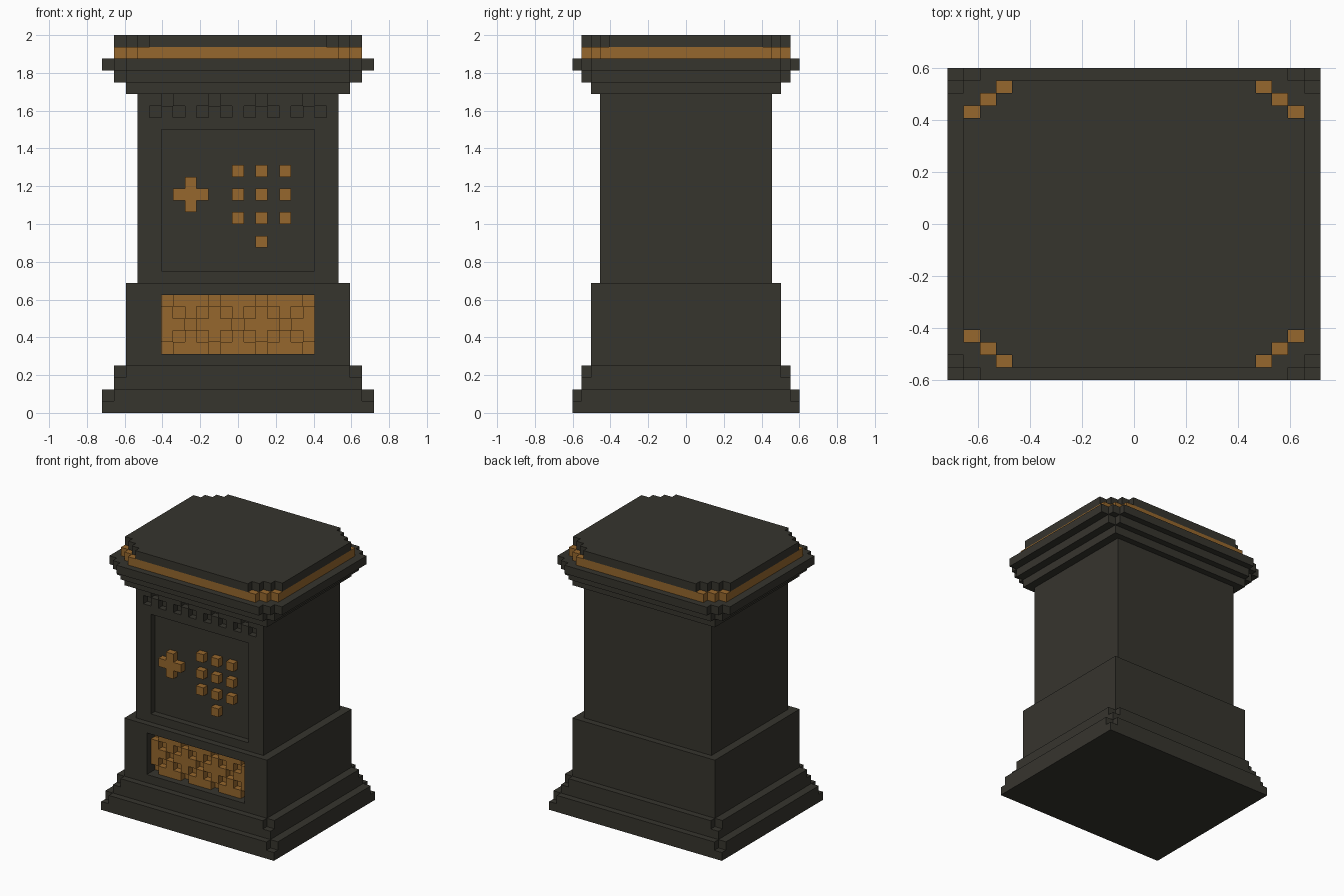
import bpy, bmesh

if "Cube" in bpy.data.objects:
    bpy.data.objects.remove(bpy.data.objects["Cube"])

UX, UY, UZ = 0.0625, 0.048, 0.0625      # block size along each axis


def material(name, rgb):
    m = bpy.data.materials.new(name)
    m.diffuse_color = (*rgb, 1)
    m.use_nodes = True
    m.node_tree.nodes["Principled BSDF"].inputs["Base Color"].default_value = m.diffuse_color
    return m


STONE = material("dark stone", (0.037, 0.035, 0.027))
COPPER = material("copper", (0.305, 0.136, 0.026))


def finish(bm, name, mat):
    bmesh.ops.remove_doubles(bm, verts=bm.verts, dist=1e-5)
    bmesh.ops.recalc_face_normals(bm, faces=bm.faces)
    me = bpy.data.meshes.new(name)
    bm.to_mesh(me)
    bm.free()
    me.materials.append(mat)
    ob = bpy.data.objects.new(name, me)
    bpy.context.collection.objects.link(ob)
    return ob


def slab(name, nx, ny, z0, z1, cut, mat):
    """Horizontal slab nx by ny blocks, each corner stepped by `cut` blocks."""
    w, d = nx * UX / 2, ny * UY / 2
    q = []                               # stepped outline of the +x +y corner
    for i in range(cut + 1):
        q.append((w - i * UX, d - (cut - i) * UY))
        if i < cut:
            q.append((w - (i + 1) * UX, d - (cut - i) * UY))
    outline = (q + [(-x, y) for x, y in reversed(q)]
               + [(-x, -y) for x, y in q] + [(x, -y) for x, y in reversed(q)])
    bm = bmesh.new()
    f = bm.faces.new([bm.verts.new((x, y, z0 * UZ)) for x, y in outline])
    r = bmesh.ops.extrude_face_region(bm, geom=[f], use_keep_orig=True)
    top = [v for v in r["geom"] if isinstance(v, bmesh.types.BMVert)]
    bmesh.ops.translate(bm, verts=top, vec=(0, 0, (z1 - z0) * UZ))
    return finish(bm, name, mat)


def relief(name, cols, rows, z0, front, back, depth, mat):
    """Block whose front is carved per cell; depth(c, r) counts blocks inward."""
    bm = bmesh.new()
    xa, za = -cols * UX / 2, z0 * UZ

    def quad(*pts):
        bm.faces.new([bm.verts.new(p) for p in pts])

    def y_at(c, r):
        if 0 <= c < cols and 0 <= r < rows:
            return front + depth(c, r) * UY
        return back

    for c in range(cols):
        for r in range(rows):
            x, z, y = xa + c * UX, za + r * UZ, y_at(c, r)
            X, Z = x + UX, z + UZ
            quad((x, y, z), (X, y, z), (X, y, Z), (x, y, Z))
            quad((x, back, z), (x, back, Z), (X, back, Z), (X, back, z))
            # walls towards deeper neighbours
            for dc, dr, a, b in ((-1, 0, (x, Z), (x, z)), (1, 0, (X, z), (X, Z)),
                                 (0, -1, (x, z), (X, z)), (0, 1, (X, Z), (x, Z))):
                n = y_at(c + dc, r + dr)
                if n > y + 1e-6:
                    quad((a[0], n, a[1]), (b[0], n, b[1]),
                         (b[0], y, b[1]), (a[0], y, a[1]))
    # walls face outward by construction, so skip normal recalculation
    me = bpy.data.meshes.new(name)
    bm.to_mesh(me)
    bm.free()
    me.materials.append(mat)
    ob = bpy.data.objects.new(name, me)
    bpy.context.collection.objects.link(ob)
    return ob


def stud(name, x, z, nx, nz, mat):
    """Small block standing on the panel floor, centred at x, z."""
    bm = bmesh.new()
    bmesh.ops.create_cube(bm, size=1)
    for v in bm.verts:
        v.co = (x + v.co.x * nx * UX, -8.5 * UY + (v.co.y - 0.5) * UY,
                z + v.co.z * nz * UZ)
    return finish(bm, name, mat)


# stepped base
slab("base_foot", 23, 25, 0, 1, 0, STONE)
slab("base_foot_upper", 23, 25, 1, 2, 1, STONE)
slab("base_step", 21, 23, 2, 3, 0, STONE)
slab("base_step_upper", 21, 23, 3, 4, 1, STONE)


# plinth with a recess holding the copper lattice
def plinth_depth(c, r):
    return 3 if 3 <= c <= 15 and 1 <= r <= 5 else 0


def lattice_depth(c, r):
    hole = (c % 4 == 0, c % 2 == 1, c % 4 == 2, c % 2 == 1, c % 4 == 0)[r]
    return 1 if hole else 0


relief("plinth", 19, 7, 4, -10.5 * UY, 10.5 * UY, plinth_depth, STONE)
relief("lattice_grille", 13, 5, 5, -9.5 * UY, -7.5 * UY, lattice_depth, COPPER)


# shaft with a sunken panel and a zigzag frieze
def shaft_depth(c, r):
    panel = 2 <= c <= 14 and 1 <= r <= 12
    frieze = (r == 14 and c % 2 == 1) or (r == 15 and c % 4 == 2)
    return 1 if panel or frieze else 0


relief("shaft", 17, 16, 11, -9.5 * UY, 9.5 * UY, shaft_depth, STONE)

# cross and keypad on the panel
cx, cz = -4 * UX, 18.5 * UZ
stud("cross_upright", cx, cz, 1, 3, COPPER)
stud("cross_arm_left", cx - UX, cz, 1, 1, COPPER)
stud("cross_arm_right", cx + UX, cz, 1, 1, COPPER)
for i in range(3):
    for j in range(3):
        stud("keypad_button", 2 * i * UX, (16.5 + 2 * j) * UZ, 1, 1, COPPER)
stud("keypad_button_bottom", 2 * UX, 14.5 * UZ, 1, 1, COPPER)

# cornice, copper band and lid
slab("cornice_lower", 19, 21, 27, 28, 0, STONE)
slab("cornice_middle", 21, 23, 28, 29, 1, STONE)
slab("cornice_rim", 23, 25, 29, 30, 2, STONE)
slab("copper_band", 21, 23, 30, 31, 2, COPPER)
slab("lid", 21, 23, 31, 32, 3, STONE)
